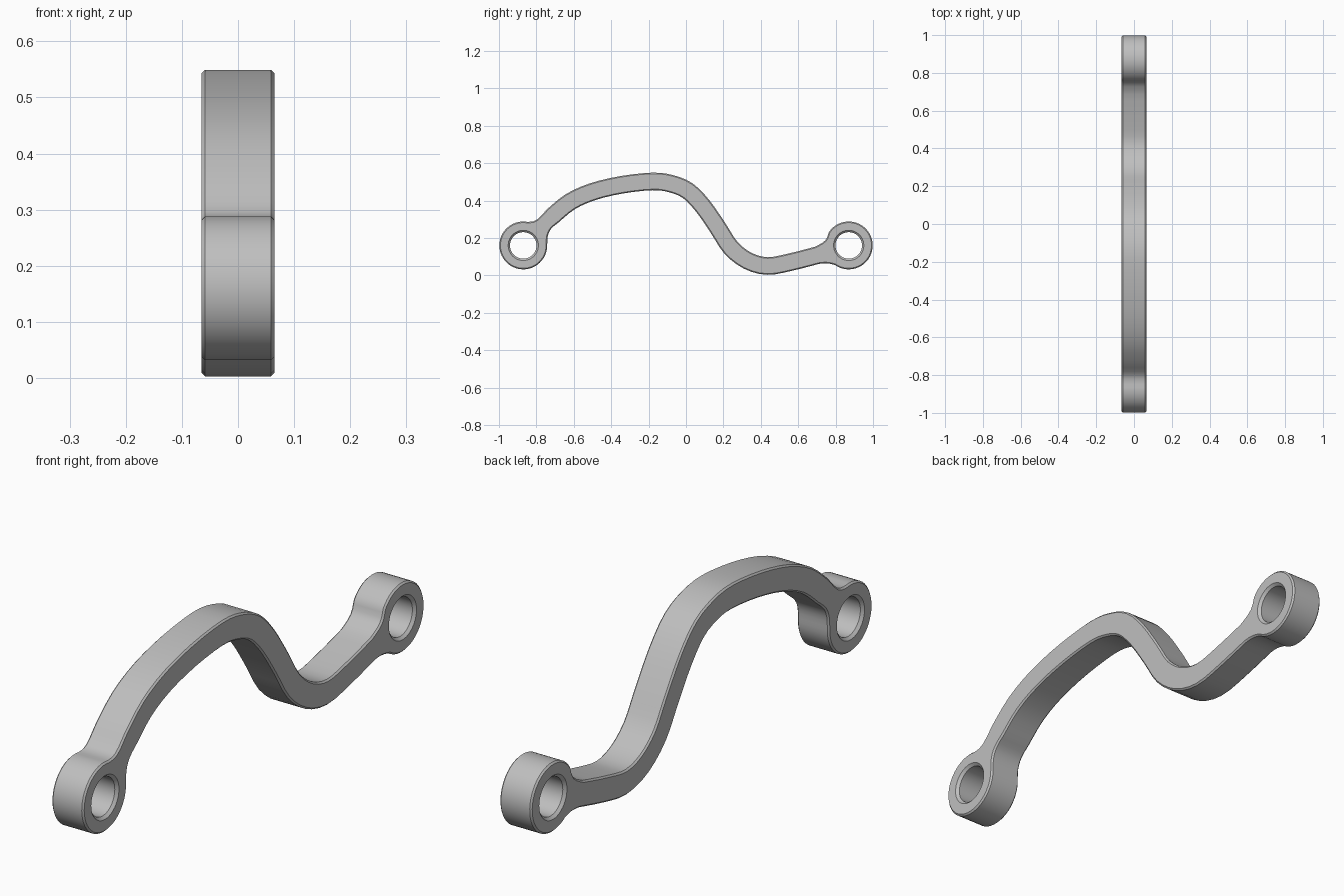
import bpy, bmesh
from math import sin, cos, radians
from mathutils import Vector

cube = bpy.data.objects.get("Cube")
if cube:
    bpy.data.objects.remove(cube)

HALF_WIDTH, HALF_BAR = 0.065, 0.047
EYE_Y, EYE_Z, EYE_R, HOLE_R = 0.87, 0.16, 0.128, 0.071


def arc(cy, radius, start, end, count):
    """Points of an arc round an eye centre, angles in degrees."""
    steps = [radians(start + (end - start) * i / count) for i in range(count + 1)]
    return [Vector((cy + radius * cos(a), EYE_Z + radius * sin(a))) for a in steps]


def smooth(points, cuts):
    """Open Catmull-Rom curve through the points."""
    p = [points[0]] + points + [points[-1]]
    out = []
    for a, b, c, d in zip(p, p[1:], p[2:], p[3:]):
        for i in range(cuts):
            t = i / cuts
            out.append(0.5 * (2 * b + (c - a) * t + (2 * a - 5 * b + 4 * c - d) * t ** 2
                              + (3 * b - a - 3 * c + d) * t ** 3))
    return out + [points[-1]]


def normals(points, closed):
    """Left-hand normal at each point."""
    n, out = len(points), []
    for i in range(n):
        before = points[i - 1] if closed or i else points[0]
        after = points[(i + 1) % n] if closed or i < n - 1 else points[i]
        d = (after - before).normalized()
        out.append(Vector((-d.y, d.x)))
    return out


# Centre line of the bent bar, as (y, z)
centre = [Vector(p) for p in (
    (-.71, .32), (-.62, .393), (-.5, .447), (-.345, .484), (-.18, .502), (-.08, .49),
    (.01, .452), (.09, .37), (.17, .255), (.24, .148), (.33, .078), (.435, .05),
    (.555, .07), (.7, .107))]
centre = smooth(centre, 3)
side = normals(centre, False)
upper = [p + n * HALF_BAR for p, n in zip(centre, side)]
lower = [p - n * HALF_BAR for p, n in zip(centre, side)][::-1]

# Outline: bar edges, eyes and the fillets between them, clockwise
front_eye = arc(-EYE_Y, EYE_R, 0, -280, 36)
back_eye = arc(EYE_Y, EYE_R, 145, -125, 36)


def fillet(a, mids, b):
    """Blend from the end of one run to the start of the next."""
    pts = a[-2:] + [Vector(m) for m in mids] + b[:2]
    return smooth(pts, 3)[4:-4]


outline = (upper + fillet(upper, [(.745, .187)], back_eye)
           + back_eye + fillet(back_eye, [(.755, .064)], lower)
           + lower + fillet(lower, [(-.72, .25), (-.739, .21)], front_eye)
           + front_eye + fillet(front_eye, [(-.8, .296)], upper))

# Each loop becomes a chamfered wall; caps are filled between the loops
bm = bmesh.new()
cap_edges = {-1: [], 1: []}


def add_wall(points, chamfer):
    shift = normals(points, True)
    rows = []
    for x, inset in ((-HALF_WIDTH, chamfer), (chamfer - HALF_WIDTH, 0),
                     (HALF_WIDTH - chamfer, 0), (HALF_WIDTH, chamfer)):
        rows.append([bm.verts.new((x, *(p - n * inset))) for p, n in zip(points, shift)])
    n = len(points)
    for low, high in zip(rows, rows[1:]):
        for i in range(n):
            j = (i + 1) % n
            bm.faces.new((low[i], low[j], high[j], high[i]))
    for key, row in ((-1, rows[0]), (1, rows[-1])):
        cap_edges[key] += [bm.edges.get((row[i - 1], row[i])) for i in range(n)]


add_wall(outline, 0.006)
for cy in (-EYE_Y, EYE_Y):
    add_wall(arc(cy, HOLE_R, 0, 360, 40)[:-1], 0.01)
for key, edges in cap_edges.items():
    bmesh.ops.triangle_fill(bm, use_beauty=True, edges=edges, normal=(key, 0, 0))
bmesh.ops.recalc_face_normals(bm, faces=bm.faces)

mesh = bpy.data.meshes.new("link_arm")
bm.to_mesh(mesh)
bm.free()
link = bpy.data.objects.new("link_arm", mesh)
bpy.context.collection.objects.link(link)

# Plain grey metal
grey = bpy.data.materials.new("light_grey")
grey.use_nodes = True
color = (0.52, 0.52, 0.52, 1)
grey.diffuse_color = color
grey.node_tree.nodes["Principled BSDF"].inputs["Base Color"].default_value = color
mesh.materials.append(grey)

bpy.ops.object.select_all(action="DESELECT")
link.select_set(True)
bpy.context.view_layer.objects.active = link
bpy.ops.object.shade_smooth_by_angle(angle=radians(30))
